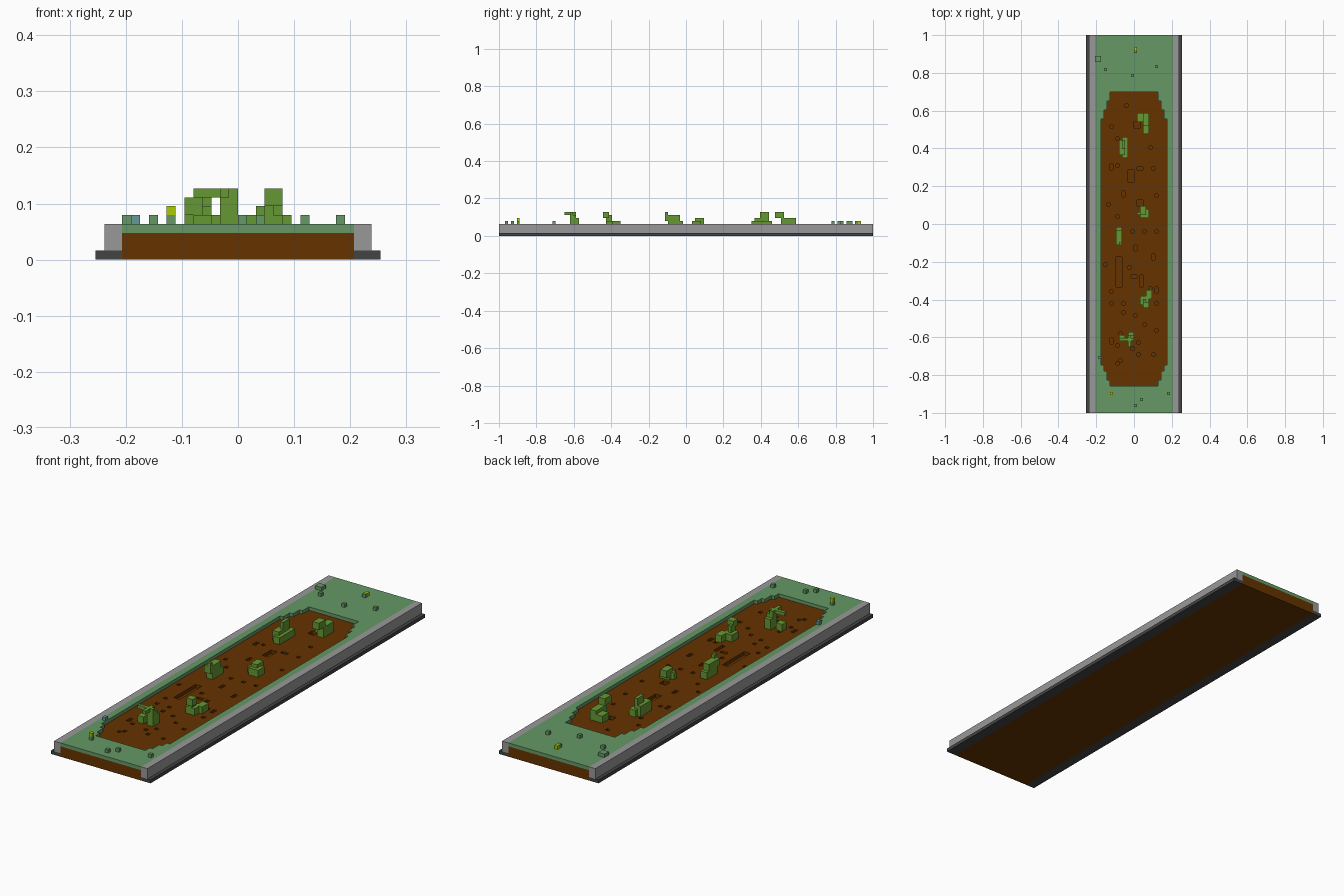
import bpy, bmesh

if "Cube" in bpy.data.objects:
    bpy.data.objects.remove(bpy.data.objects["Cube"])

V = 2 / 126          # voxel edge; all boxes below are in voxel units
cells = {}           # voxel -> part name


def box(part, x0, x1, y0, y1, z0, z1):
    for x in range(x0, x1):
        for y in range(y0, y1):
            for z in range(z0, z1):
                if part is None:
                    cells.pop((x, y, z), None)
                else:
                    cells[x, y, z] = part


def lin(h):
    c = [int(h[i:i + 2], 16) / 255 for i in (0, 2, 4)]
    return [v / 12.92 if v <= 0.04045 else ((v + 0.055) / 1.055) ** 2.4 for v in c] + [1]


def material(name, h):
    m = bpy.data.materials.new(name)
    m.diffuse_color = lin(h)
    m.use_nodes = True
    m.node_tree.nodes["Principled BSDF"].inputs["Base Color"].default_value = m.diffuse_color
    return m


soil_brown = material("soil_brown", "663300")
grass_green = material("grass_green", "669966")
stone_grey = material("stone_grey", "999999")
road_dark = material("asphalt_dark", "444444")
leaf_green = material("leaf_green", "669933")
bloom_yellow = material("bloom_yellow", "AACC00")
bloom_teal = material("bloom_teal", "669999")
mats = {"soil": soil_brown, "grass": grass_green, "tufts": grass_green,
        "curbs": stone_grey, "road_edges": road_dark,
        "yellow_blooms": bloom_yellow, "teal_bloom": bloom_teal}

# Layered bed, curbs and road edges
box("soil", -13, 13, -63, 63, 0, 3)
box("grass", -13, 13, -63, 63, 3, 4)
for a, b in ((13, 15), (-15, -13)):
    box("curbs", a, b, -63, 63, 1, 4)
for a, b in ((13, 16), (-16, -13)):
    box("road_edges", a, b, -63, 63, 0, 1)

# Bare earth opening with stepped corners
for half, y0, y1 in ((8, -54, 44), (9, -52, 41), (10, -49, 38), (11, -47, 35)):
    box(None, -half, half, y0, y1, 3, 4)

# Small single pits in the earth (x, y)
for x, y in ((-3, 39), (-8, 32), (-6, 28), (5, 25), (-6, 19), (6, 18), (7, 9),
             (-9, 6), (-6, 2), (-1, -3), (3, -3), (7, -3), (-10, -14), (-2, -15),
             (-8, -23), (-8, -27), (-4, -27), (-4, -30), (0, -31), (3, -34),
             (7, -36), (1, -40), (6, -44), (-6, -47), (-5, -46), (-5, -37),
             (-6, -41), (-1, -42), (1, -44), (5, -22), (7, -27)):
    box(None, x, x + 1, y, y + 1, 2, 3)
# Larger pits
for r in ((-2, 0, 14, 18), (-6, -4, -21, -11), (2, 3, -21, -17), (-4, -3, 9, 11),
          (1, 3, 6, 8), (-8, -7, 18, 20), (6, 7, -12, -10), (0, 1, -9, -7),
          (7, 8, -23, -21), (-8, -7, -40, -38), (1, 3, 18, 19), (-1, 1, -18, -17),
          (0, 2, 32, 34)):
    box(None, *r, 2, 3)

# Leafy plants standing on the earth
plants = [
    [(3, 5, 30, 33, 6, 8), (3, 5, 32, 37, 3, 6), (1, 3, 34, 37, 3, 5)],
    [(-5, -3, 23, 28, 3, 6), (-4, -2, 22, 29, 3, 5), (-4, -3, 25, 28, 6, 8)],
    [(2, 5, 2, 5, 3, 5), (1, 2, 3, 4, 3, 5), (2, 4, 3, 6, 4, 6)],
    [(-6, -4, -6, -1, 3, 5), (-6, -4, -7, -2, 5, 7), (-5, -4, -7, -6, 6, 8)],
    [(2, 5, -27, -24, 3, 5), (3, 4, -27, -25, 5, 7), (3, 5, -28, -26, 6, 8),
     (4, 6, -25, -22, 3, 5)],
    [(-2, 0, -39, -36, 3, 6), (-2, 0, -39, -37, 6, 7), (-5, 0, -39, -38, 7, 8),
     (-2, -1, -41, -37, 7, 8), (-5, -3, -39, -37, 3, 5)],
]
for i, parts in enumerate(plants):
    mats[f"plant_{i + 1}"] = leaf_green
    for p in parts:
        box(f"plant_{i + 1}", *p)

# Tufts and blooms on the grass
for x, y in ((-10, 51), (-1, 49), (7, 52), (0, 57), (-8, -57), (2, -59),
             (0, -61), (11, -57)):
    box("tufts", x, x + 1, y, y + 1, 4, 5)
box("tufts", -13, -11, 54, 56, 4, 5)
box("teal_bloom", -12, -11, -45, -44, 4, 5)
box("yellow_blooms", -8, -7, -57, -56, 5, 6)
box("yellow_blooms", 0, 1, 58, 59, 4, 5)

# Face corner offsets for each outward direction
SIDES = {(1, 0, 0): ((1, 0, 0), (1, 1, 0), (1, 1, 1), (1, 0, 1)),
         (-1, 0, 0): ((0, 0, 0), (0, 0, 1), (0, 1, 1), (0, 1, 0)),
         (0, 1, 0): ((0, 1, 0), (0, 1, 1), (1, 1, 1), (1, 1, 0)),
         (0, -1, 0): ((0, 0, 0), (1, 0, 0), (1, 0, 1), (0, 0, 1)),
         (0, 0, 1): ((0, 0, 1), (1, 0, 1), (1, 1, 1), (0, 1, 1)),
         (0, 0, -1): ((0, 0, 0), (0, 1, 0), (1, 1, 0), (1, 0, 0))}

# Turn the exposed voxel faces of every part into a mesh
for part, mat in mats.items():
    bm = bmesh.new()
    verts = {}
    for (x, y, z), name in cells.items():
        if name != part:
            continue
        for (dx, dy, dz), corners in SIDES.items():
            if (x + dx, y + dy, z + dz) in cells:
                continue
            loop = []
            for a, b, c in corners:
                k = (x + a, y + b, z + c)
                if k not in verts:
                    verts[k] = bm.verts.new([n * V for n in k])
                loop.append(verts[k])
            bm.faces.new(loop)
    me = bpy.data.meshes.new(part)
    bm.to_mesh(me)
    bm.free()
    me.materials.append(mat)
    bpy.context.collection.objects.link(bpy.data.objects.new(part, me))
